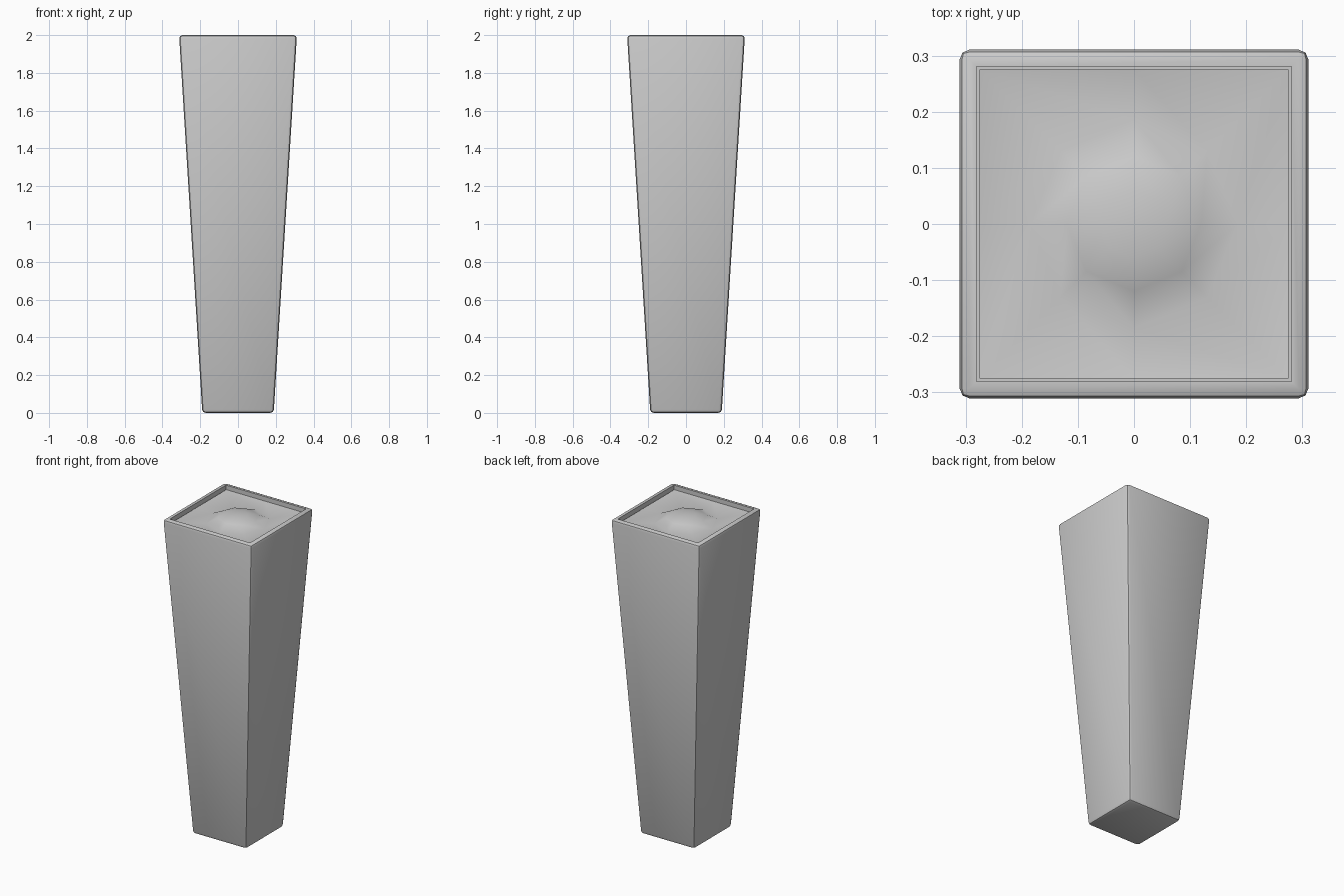
import bpy, bmesh, math

if "Cube" in bpy.data.objects:
    bpy.data.objects.remove(bpy.data.objects["Cube"])

BOTTOM, TOP, HEIGHT = 0.189, 0.312, 2.0
BEVEL, OPENING, SOIL_Z = 0.018, 0.275, 1.975


def make_object(name, bm):
    bmesh.ops.recalc_face_normals(bm, faces=bm.faces)
    mesh = bpy.data.meshes.new(name)
    bm.to_mesh(mesh)
    bm.free()
    obj = bpy.data.objects.new(name, mesh)
    bpy.context.collection.objects.link(obj)
    bpy.ops.object.select_all(action='DESELECT')
    obj.select_set(True)
    bpy.context.view_layer.objects.active = obj
    return obj


# Tapered square planter with softened edges
bm = bmesh.new()
bmesh.ops.create_cube(bm, size=2)
for v in bm.verts:
    half = TOP if v.co.z > 0 else BOTTOM
    v.co = (v.co.x * half, v.co.y * half, HEIGHT if v.co.z > 0 else 0)
bmesh.ops.bevel(bm, geom=bm.edges[:], offset=BEVEL, segments=2,
                profile=0.5, affect='EDGES')

# Rim and recessed opening
lid = max(bm.faces, key=lambda f: f.calc_center_median().z + f.calc_area())
lid_half = max(v.co.x for v in lid.verts)
bmesh.ops.inset_region(bm, faces=[lid], thickness=lid_half - OPENING)
wall = bmesh.ops.extrude_face_region(bm, geom=[lid])
for v in [g for g in wall['geom'] if isinstance(g, bmesh.types.BMVert)]:
    v.co.z -= 0.06
if lid.is_valid:
    bmesh.ops.delete(bm, geom=[lid], context='FACES_ONLY')
make_object("planter", bm)
bpy.ops.object.shade_smooth_by_angle(angle=math.radians(40))

# Soil: eight-sided mound blending out to the square opening
bm = bmesh.new()
rings = []
for radius, z in ((0.06, 1.998), (0.12, 1.985), (0.185, 1.955)):
    rings.append([bm.verts.new((radius * math.cos(i * math.pi / 4),
                                radius * math.sin(i * math.pi / 4), z))
                  for i in range(8)])
square = []
for i in range(8):
    c, s = math.cos(i * math.pi / 4), math.sin(i * math.pi / 4)
    k = OPENING / max(abs(c), abs(s))
    square.append(bm.verts.new((c * k, s * k, SOIL_Z)))
rings.append(square)
peak = bm.verts.new((0, 0, 2.0))
for i in range(8):
    j = (i + 1) % 8
    bm.faces.new((peak, rings[0][i], rings[0][j]))
    for a, b in zip(rings, rings[1:]):
        bm.faces.new((a[i], b[i], b[j], a[j]))
if sum(f.normal.z for f in bm.faces) < 0:
    bmesh.ops.reverse_faces(bm, faces=bm.faces)
make_object("soil", bm)
bpy.ops.object.shade_smooth()
